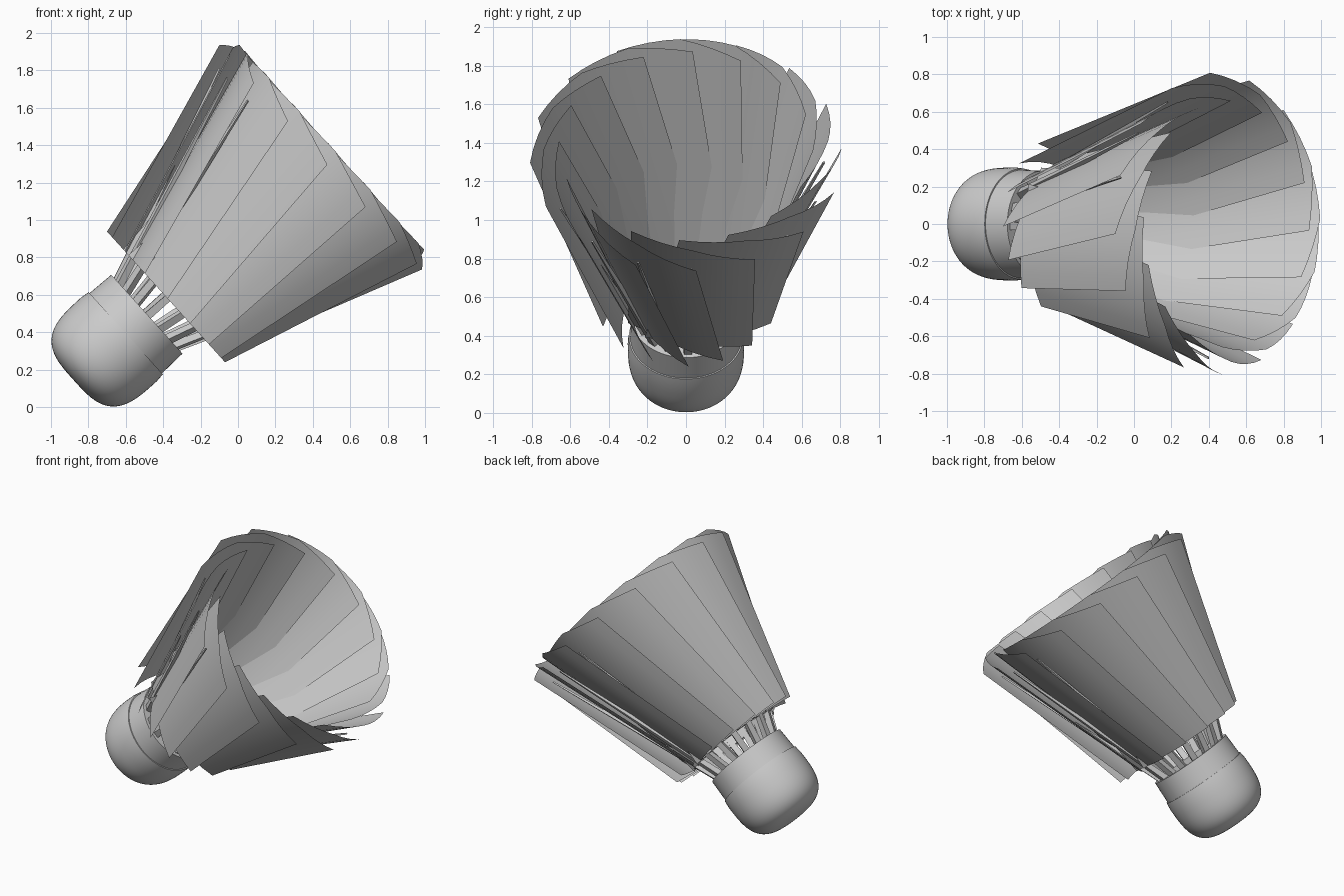
import bpy, bmesh, math
from mathutils import Matrix, Vector

if "Cube" in bpy.data.objects:
    bpy.data.objects.remove(bpy.data.objects["Cube"])

# Tilted frame: local z runs along the axis, from the ball towards the open rim
AX, AZ = 0.742, 0.670
FRAME = Matrix(((-AZ, 0, AX, -0.60),
                (0, -1, 0, 0),
                (AX, 0, AZ, 0.395),
                (0, 0, 0, 1)))
COUNT = 16
PHASE = math.radians(2.2)


def make(name, verts, faces, smooth=False):
    me = bpy.data.meshes.new(name)
    me.from_pydata([FRAME @ Vector(v) for v in verts], [], faces)
    ob = bpy.data.objects.new(name, me)
    bpy.context.collection.objects.link(ob)
    bm = bmesh.new()
    bm.from_mesh(me)
    bmesh.ops.recalc_face_normals(bm, faces=bm.faces)
    bm.to_mesh(me)
    bm.free()
    if smooth:
        bpy.ops.object.select_all(action='DESELECT')
        ob.select_set(True)
        bpy.context.view_layer.objects.active = ob
        bpy.ops.object.shade_smooth_by_angle(angle=math.radians(35))
    return ob


def lathe(name, profile, seg=64):
    verts, faces = [], []
    for r, s in profile:
        for i in range(seg):
            a = 2 * math.pi * i / seg
            verts.append((r * math.cos(a), r * math.sin(a), s))
    for j in range(len(profile) - 1):
        for i in range(seg):
            k = (i + 1) % seg
            faces.append((j * seg + i, j * seg + k, (j + 1) * seg + k, (j + 1) * seg + i))
    faces.append(tuple(range(seg)))
    faces.append(tuple(range((len(profile) - 1) * seg, len(profile) * seg)))
    return make(name, verts, faces, True)


# Rounded ball end
ball = [(0.296, 0.0)]
for i in range(24):
    t = math.pi / 2 * i / 24
    ball.append((0.302 * math.cos(t) ** (2 / 3.3), -0.05 - 0.325 * math.sin(t) ** (2 / 3.3)))
ball.append((0.02, -0.375))
lathe("ball_end", ball)

# Band around the top of the ball
lathe("collar_band", [(0.289, 0.0), (0.284, 0.152)])


def spin(a, pts):
    m = Matrix.Rotation(a, 4, 'Z')
    return [m @ Vector(p) for p in pts]


def vane_point(t, s):
    # leaning, gently curved cross-section, so neighbours overlap like a pinwheel
    return (0.305 + 0.362 * (s - 0.29) - 0.30 * t - 0.62 * t * t, t, s)


def vane_top(t):
    return 1.485 + (0.245 * t if t < 0 else -0.03 * t)


COLS = [-0.33 + 0.66 * i / 8 for i in range(9)]

for i in range(COUNT):
    a = 2 * math.pi * i / COUNT + PHASE
    # Local y is mirrored, so the vane leans with -t
    pts = []
    for u in COLS:
        t = u if u < 0 else u * 0.307 / 0.33
        for s in (0.29, vane_top(t)):
            x, y, z = vane_point(t, s)
            pts.append((x, -y, z))
    faces = [(2 * k, 2 * k + 2, 2 * k + 3, 2 * k + 1) for k in range(len(COLS) - 1)]
    make(f"feather_vane_{i + 1}", spin(a, pts), faces, True)
    # Tapering square stem
    pts = []
    for s, h in ((0.10, 0.022), (1.32, 0.005)):
        r = 0.297 + 0.407 * (s - 0.29)
        pts += [(r - h, -h, s), (r + h, -h, s), (r + h, h, s), (r - h, h, s)]
    make(f"feather_stem_{i + 1}", spin(a, pts),
         [(0, 1, 2, 3), (4, 5, 6, 7), (0, 1, 5, 4), (1, 2, 6, 5), (2, 3, 7, 6), (3, 0, 4, 7)])
